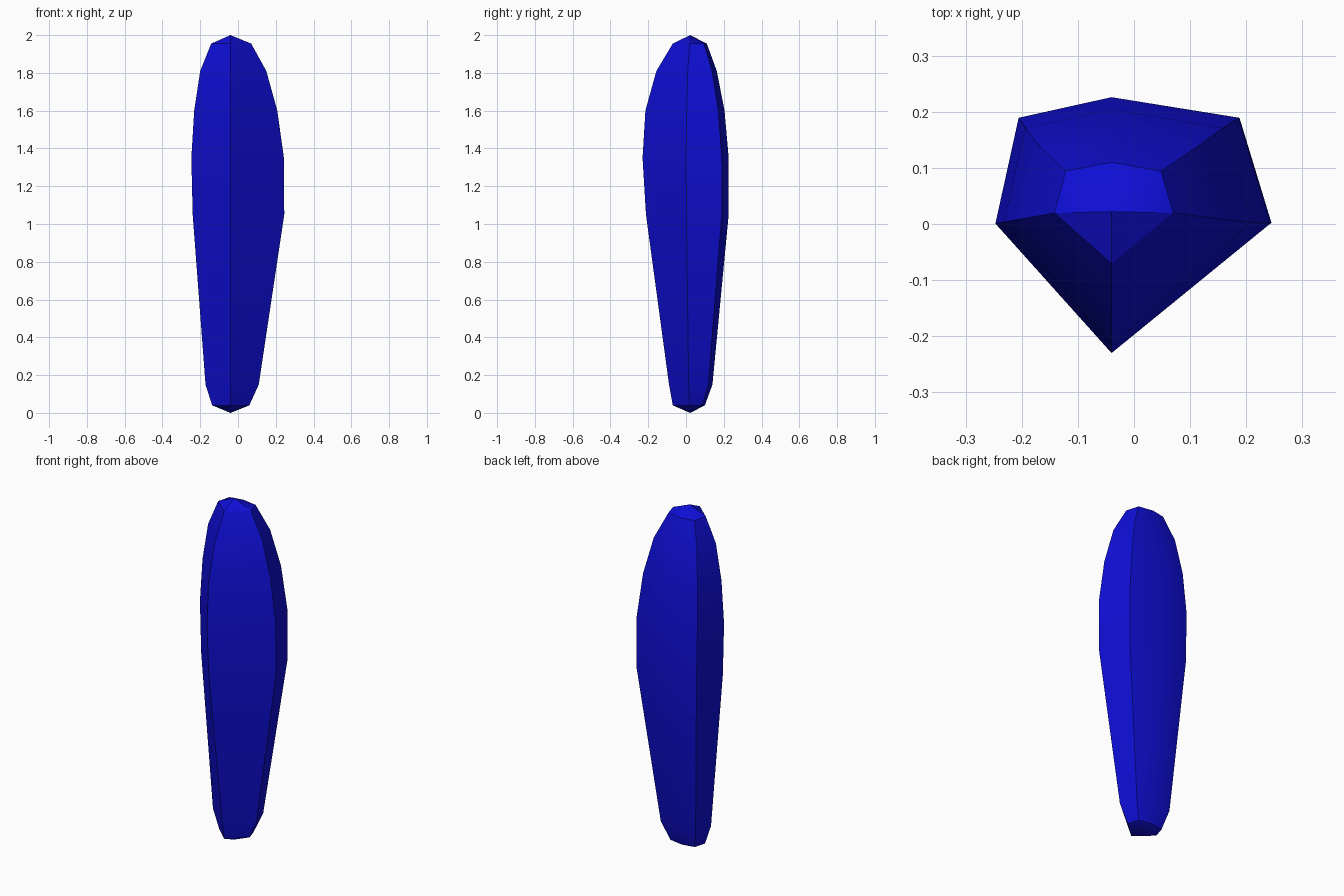
import bpy, bmesh, math

cube = bpy.data.objects.get("Cube")
if cube:
    bpy.data.objects.remove(cube, do_unlink=True)

AXIS_X, AXIS_Y = -0.04, 0.022

# Each level: height, right edge x, left edge x, front ridge y, back y
LEVELS = [
    (0.04, -0.137, 0.06, -0.07, 0.10),
    (0.15, -0.172, 0.11, -0.09, 0.14),
    (1.05, -0.240, 0.245, -0.212, 0.226),
    (1.35, -0.247, 0.243, -0.23, 0.226),
    (1.60, -0.232, 0.208, -0.215, 0.204),
    (1.81, -0.200, 0.15, -0.157, 0.163),
    (1.955, -0.142, 0.07, -0.07, 0.11),
]


def section(z, right, left, front, back):
    """Six-cornered section: front ridge, two sides, two rear corners, rear middle."""
    side_y = 0.02 - 0.18 * (AXIS_X - right - 0.1)
    rear_y = AXIS_Y + 0.82 * (back - AXIS_Y)

    def rear_x(x):
        return AXIS_X + 0.8 * (x - AXIS_X)

    return [(AXIS_X, front, z), (left, side_y, z), (rear_x(left), rear_y, z),
            (AXIS_X, back, z), (rear_x(right), rear_y, z), (right, side_y, z)]


# Blue material
blue = bpy.data.materials.new("deep blue")
blue.use_nodes = True
color = (0.0045, 0.0045, 0.68, 1)
blue.diffuse_color = color
blue.node_tree.nodes["Principled BSDF"].inputs["Base Color"].default_value = color

# Loft the faceted body and close both ends with a shallow point
bm = bmesh.new()
rings = [[bm.verts.new(p) for p in section(*level)] for level in LEVELS]
for lower, upper in zip(rings, rings[1:]):
    for i in range(6):
        j = (i + 1) % 6
        bm.faces.new((lower[i], lower[j], upper[j], upper[i]))
for ring, z in ((rings[0], 0), (rings[-1], 2)):
    tip = bm.verts.new((AXIS_X, AXIS_Y, z))
    for i in range(6):
        bm.faces.new((ring[i], ring[(i + 1) % 6], tip))
bmesh.ops.recalc_face_normals(bm, faces=bm.faces)
mesh = bpy.data.meshes.new("crystal_shard")
bm.to_mesh(mesh)
bm.free()

shard = bpy.data.objects.new("crystal_shard", mesh)
bpy.context.collection.objects.link(shard)
mesh.materials.append(blue)

# Smooth along the length, sharp at the ridges
bpy.ops.object.select_all(action='DESELECT')
shard.select_set(True)
bpy.context.view_layer.objects.active = shard
bpy.ops.object.shade_smooth_by_angle(angle=math.radians(30))
